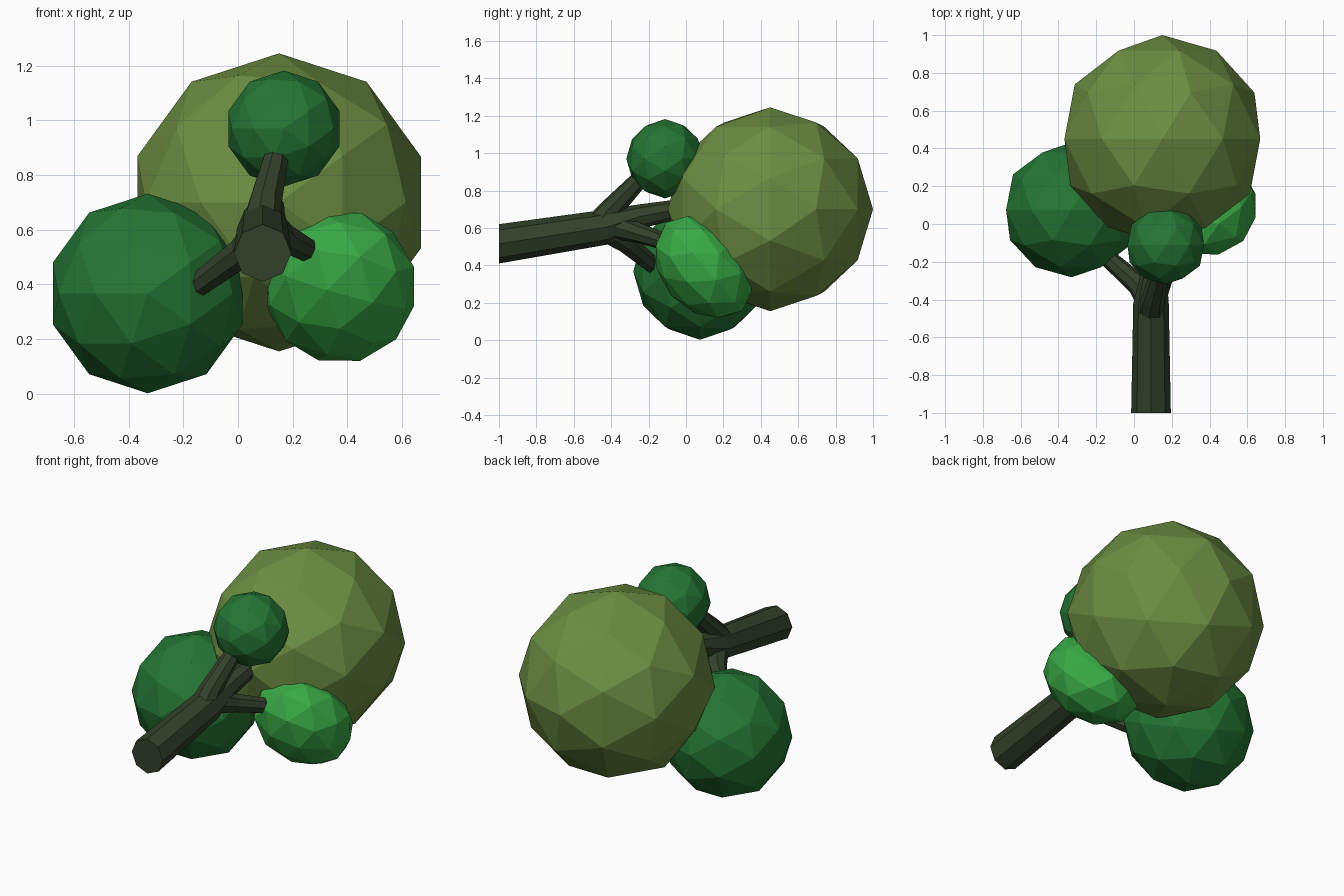
import bpy, bmesh, math
from mathutils import Vector, Matrix

if "Cube" in bpy.data.objects:
    bpy.data.objects.remove(bpy.data.objects["Cube"])


def material(name, rgb):
    m = bpy.data.materials.new(name)
    m.diffuse_color = (*rgb, 1)
    m.use_nodes = True
    m.node_tree.nodes["Principled BSDF"].inputs["Base Color"].default_value = m.diffuse_color
    return m


BARK = material("bark", (0.032, 0.053, 0.023))
OLIVE = material("olive_leaves", (0.15, 0.27, 0.055))
DARK = material("dark_leaves", (0.018, 0.18, 0.034))
BRIGHT = material("bright_leaves", (0.04, 0.40, 0.06))


def finish(name, bm, mat):
    bmesh.ops.recalc_face_normals(bm, faces=bm.faces)
    me = bpy.data.meshes.new(name)
    bm.to_mesh(me)
    bm.free()
    me.materials.append(mat)
    bpy.context.collection.objects.link(bpy.data.objects.new(name, me))


def foliage(name, centre, radii, tilt, mat):
    """Faceted leaf ball with its pole tipped towards +y."""
    bm = bmesh.new()
    bmesh.ops.create_icosphere(bm, subdivisions=2, radius=1)
    bm.transform(Matrix.Translation(centre)
                 @ Matrix.Rotation(math.radians(tilt), 4, 'X')
                 @ Matrix.Diagonal((*radii, 1)))
    finish(name, bm, mat)


def limb(name, stations, axis=None, sides=8):
    """Tapered eight-sided limb through (point, radius) stations."""
    bm = bmesh.new()
    axis = Vector(axis) if axis else Vector(stations[-1][0]) - Vector(stations[0][0])
    rot = axis.to_track_quat('Z', 'Y')
    rings = []
    for p, r in stations:
        ring = []
        for i in range(sides):
            a = math.tau * i / sides
            ring.append(bm.verts.new(Vector(p) + rot @ Vector((r * math.cos(a), r * math.sin(a), 0))))
        rings.append(ring)
    for a, b in zip(rings, rings[1:]):
        for i in range(sides):
            j = (i + 1) % sides
            bm.faces.new((a[i], a[j], b[j], b[i]))
    bm.faces.new(rings[0])
    bm.faces.new(rings[-1])
    finish(name, bm, BARK)


# Trunk lying along y, running into the large crown
limb("trunk", [((0.09, -1, 0.515), 0.105), ((0.09, -0.42, 0.605), 0.094),
               ((0.105, -0.25, 0.66), 0.066), ((0.12, 0.06, 0.72), 0.046)], axis=(0, 1, 0))
# Side branches
limb("upper_branch", [((0.09, -0.46, 0.62), 0.075), ((0.10, -0.40, 0.70), 0.062), ((0.145, -0.22, 0.89), 0.045)])
limb("left_branch", [((0.08, -0.40, 0.58), 0.075), ((0.02, -0.32, 0.52), 0.058), ((-0.15, -0.17, 0.395), 0.046)])
limb("right_branch", [((0.11, -0.37, 0.61), 0.07), ((0.16, -0.26, 0.575), 0.055), ((0.28, -0.06, 0.51), 0.042)])

# Leaf balls
foliage("large_crown", (0.15, 0.45, 0.70), (0.545, 0.545, 0.55), -90, OLIVE)
foliage("left_crown", (-0.33, 0.075, 0.367), (0.365, 0.365, 0.357), -90, DARK)
foliage("upper_crown", (0.168, -0.112, 0.97), (0.213, 0.212, 0.207), -90, DARK)
foliage("right_crown", (0.372, 0.097, 0.392), (0.285, 0.312, 0.235), -49, BRIGHT)
